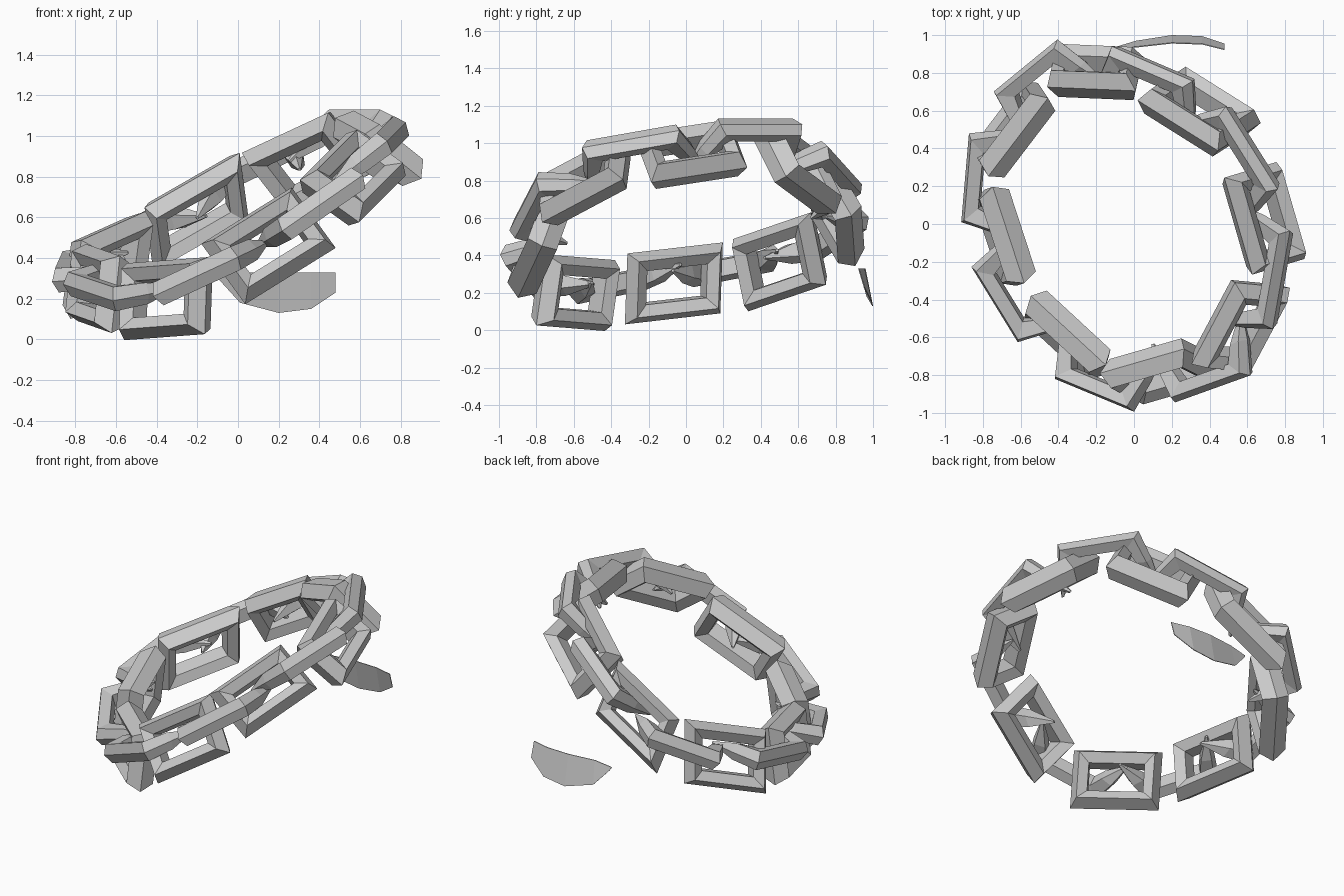
import bpy, bmesh
from mathutils import Vector as V

cube = bpy.data.objects.get("Cube")
if cube:
    bpy.data.objects.remove(cube, do_unlink=True)

steel = bpy.data.materials.new("grey steel")
steel.use_nodes = True
colour = (0.6, 0.6, 0.6, 1)
steel.diffuse_color = colour
steel.node_tree.nodes["Principled BSDF"].inputs["Base Color"].default_value = colour


def build(name, rings, closed):
    """Skin a list of cross-sections into one object."""
    bm = bmesh.new()
    rows = [[bm.verts.new(p) for p in ring] for ring in rings]
    n = len(rows[0])
    pairs = list(zip(rows, rows[1:])) + ([(rows[-1], rows[0])] if closed else [])
    for a, b in pairs:
        for i in range(n):
            j = (i + 1) % n
            bm.faces.new((a[i], a[j], b[j], b[i]))
    if not closed:
        bm.faces.new(rows[0])
        bm.faces.new(rows[-1])
    bmesh.ops.recalc_face_normals(bm, faces=bm.faces)
    mesh = bpy.data.meshes.new(name)
    bm.to_mesh(mesh)
    bm.free()
    mesh.materials.append(steel)
    ob = bpy.data.objects.new(name, mesh)
    bpy.context.collection.objects.link(ob)


# Section of a frame bar: (offset out of the window, depth through the window)
SECTION = [(.05, 0), (.01, .083), (-.05, .05), (-.05, -.05), (.01, -.083)]


def frame_link(name, top, bottom, along):
    top, bottom, along = V(top), V(bottom), V(along).normalized()
    up = top - bottom
    half = up.length / 2
    normal = along.cross(up).normalized()
    up.normalize()
    mid = (top + bottom) / 2
    rings = [[mid + along * sx * (.22 + r) + up * sy * (half + r) + normal * d
              for r, d in SECTION]
             for sx, sy in ((1, 1), (-1, 1), (-1, -1), (1, -1))]
    build(name, rings, True)


def prong_link(name, a, b):
    """Outer bar whose two ends turn inward and taper to spikes."""
    a, b = V(a), V(b)
    t = (b - a).normalized()
    inward = V((0, 0, .42)) - (a + b) / 2
    inward = (inward - t * inward.dot(t)).normalized()
    side = t.cross(inward)

    def section(p, axis, w, h):
        # flat inner face, ridged outer face
        return [p + axis * u * w + side * v * h
                for u, v in ((1, .7), (1, -.7), (-.5, -1), (-1, 0), (-.5, 1))]

    def end(p, out):
        """Mitred corner, thick root and point, at the end facing out."""
        return [section(p - out * .04, inward - out, .045, .062),
                section(p + inward * .14, -out, .045, .055),
                section(p + inward * .29 + out * .05, -out, .008, .008)]

    build(name, end(a, -t)[::-1] + end(b, t), False)


# Upright frames: top bar centre, bottom bar centre, direction
FRAMES = [
    ((-.67, -.06, .39), (-.7, -.07, .11), (-.17, .52, .06)),
    ((-.62, .47, .51), (-.66, .53, .22), (.29, .38, .13)),
    ((-.22, .74, .74), (-.19, .87, .52), (.47, -.02, .27)),
    ((.26, .54, .98), (.43, .65, .76), (.43, -.27, .2)),
    ((.59, 0, 1.02), (.79, .06, .86), (.15, -.52, -.08)),
    ((.46, -.53, .87), (.67, -.55, .72), (-.25, -.47, -.25)),
    ((.07, -.74, .57), (.23, -.82, .35), (-.45, -.13, -.28)),
    ((-.35, -.57, .34), (-.36, -.61, .06), (-.4, .37, -.03)),
]
for i, data in enumerate(FRAMES):
    frame_link(f"frame_link_{i + 1}", *data)

# Outer bars between the frames: both ends
PRONGS = [
    ((-.87, .01, .29), (-.83, .47, .38)),
    ((-.71, .67, .42), (-.38, .94, .6)),
    ((-.12, .9, .76), (.3, .72, .96)),
    ((.46, .6, 1.07), (.73, .17, 1.07)),
    ((.79, -.03, 1.04), (.7, -.54, .95)),
    ((.6, -.76, .8), (.21, -.9, .53)),
    ((.01, -.95, .41), (-.4, -.78, .22)),
    ((-.58, -.6, .2), (-.82, -.21, .28)),
]
for i, ends in enumerate(PRONGS):
    prong_link(f"prong_link_{i + 1}", *ends)

# Loose curved shard: upper and lower edge points
SHARD = [((-.1, .93, .31), (-.09, .94, .29)), ((.02, .94, .33), (.01, .97, .18)),
         ((.2, .96, .33), (.2, 1, .13)), ((.36, .955, .33), (.36, .995, .15)),
         ((.48, .925, .33), (.48, .955, .23))]
thin = V((0, .005, 0))
build("loose_shard", [[V(u), V(l), V(l) - thin, V(u) - thin] for u, l in SHARD], False)
